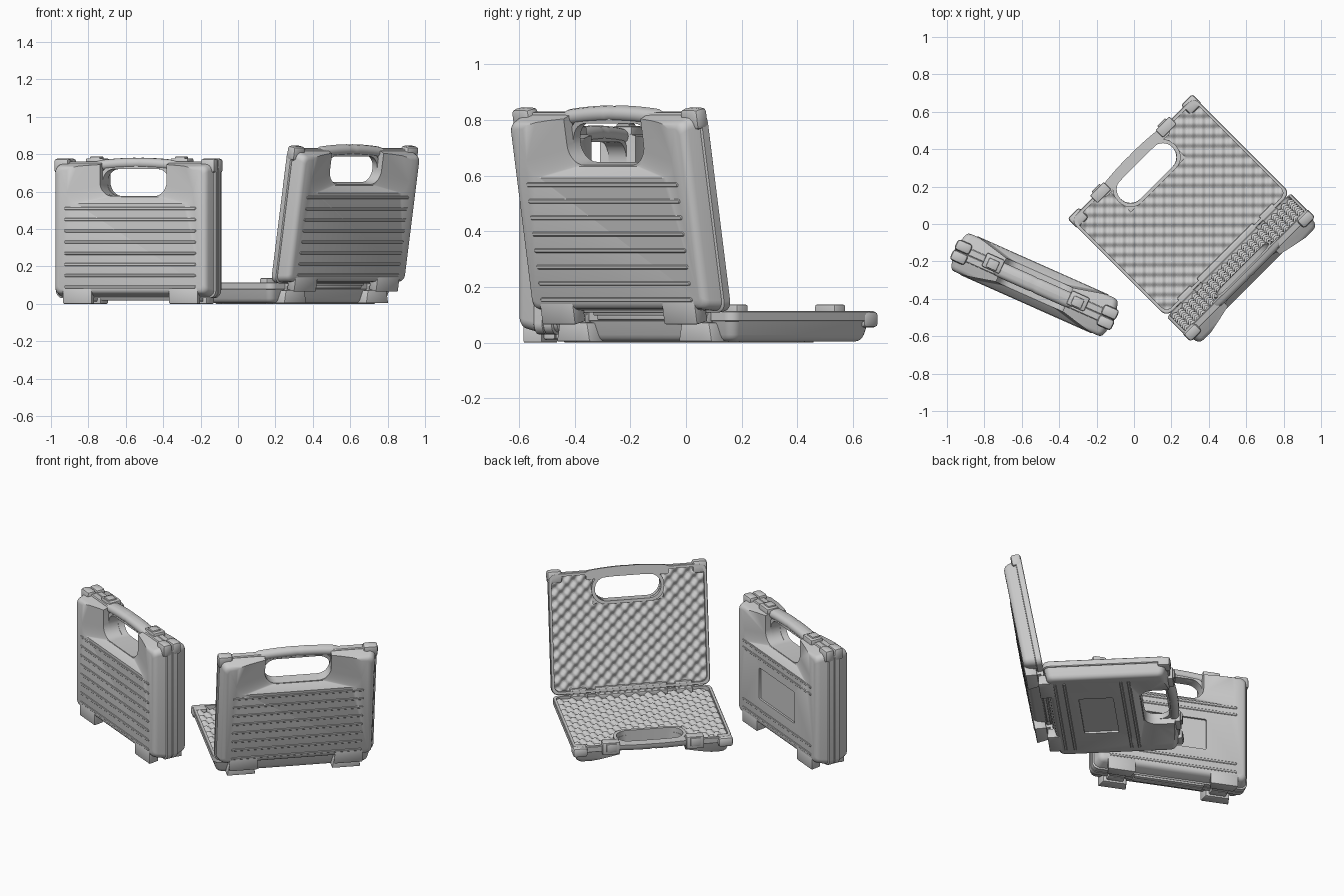
import bpy, bmesh
from math import sin, cos, pi, radians
from mathutils import Vector, Matrix

if "Cube" in bpy.data.objects:
    bpy.data.objects.remove(bpy.data.objects["Cube"])

# Case half in local axes: x = width, y = height from the hinge, z = outward from the seam
HALF_W, TOP, DEPTH = 0.468, 0.73, 0.11


def rounded(u0, u1, v0, v1, r, n=6):
    pts = []
    for cx, cy, a0 in ((u1-r, v1-r, 0), (u0+r, v1-r, 90), (u0+r, v0+r, 180), (u1-r, v0+r, 270)):
        for i in range(n + 1):
            a = radians(a0 + 90 * i / n)
            pts.append((cx + r * cos(a), cy + r * sin(a)))
    return pts


def ring(outline, w):
    return [(u, v, w) for u, v in outline]


def finish(bm, name, angle=32):
    bmesh.ops.recalc_face_normals(bm, faces=bm.faces)
    me = bpy.data.meshes.new(name)
    bm.to_mesh(me)
    bm.free()
    smooth(me, angle)
    return me


def smooth(me, angle=32):
    me.polygons.foreach_set("use_smooth", [True] * len(me.polygons))
    me.set_sharp_from_angle(angle=radians(angle))


def loft(name, rings, closed=False):
    bm = bmesh.new()
    vs = [[bm.verts.new(p) for p in r] for r in rings]
    n = len(vs[0])
    pairs = list(zip(vs, vs[1:])) + ([(vs[-1], vs[0])] if closed else [])
    for a, b in pairs:
        for i in range(n):
            j = (i + 1) % n
            bm.faces.new((a[i], a[j], b[j], b[i]))
    if not closed:
        bm.faces.new(vs[0])
        bm.faces.new(vs[-1])
    return finish(bm, name)


def box(name, u, v, w, bevel=0.008, taper=0.0):
    # Box whose outer side may be wider than its seam side
    bm = bmesh.new()
    bmesh.ops.create_cube(bm, size=1)
    for p in bm.verts:
        s = 1 + (taper if p.co.z > 0 else 0)
        p.co = ((u[0]+u[1])/2 + p.co.x*(u[1]-u[0])*s,
                (v[0]+v[1])/2 + p.co.y*(v[1]-v[0]), (w[0]+w[1])/2 + p.co.z*(w[1]-w[0]))
    bmesh.ops.bevel(bm, geom=bm.edges[:], offset=bevel, segments=2, affect='EDGES', profile=0.5)
    return finish(bm, name)


def cut(me, cutters):
    ob = bpy.data.objects.new("cut_work", me)
    bpy.context.collection.objects.link(ob)
    helpers = []
    for c in cutters:
        h = bpy.data.objects.new("cutter", c)
        h.hide_render = True
        bpy.context.collection.objects.link(h)
        helpers.append(h)
        m = ob.modifiers.new("cut", 'BOOLEAN')
        m.operation, m.solver, m.object = 'DIFFERENCE', 'EXACT', h
    dg = bpy.context.evaluated_depsgraph_get()
    out = bpy.data.meshes.new_from_object(ob.evaluated_get(dg))
    for h in helpers + [ob]:
        bpy.data.objects.remove(h)
    smooth(out)
    return out


def off(d):
    return rounded(-HALF_W + d, HALF_W - d, d, TOP - d, max(0.04 - d * 0.3, 0.012))


# Drafted tray with flange lip and shallow recess for the foam
def tray(name):
    prof = [(0.018, 0.03), (0.018, 0), (0.003, 0), (0, 0.003), (0, 0.034), (0.003, 0.037),
            (0.008, 0.038), (0.02, 0.085), (0.025, 0.097), (0.034, 0.106), (0.046, DEPTH)]
    return loft(name, [ring(off(d), w) for d, w in prof])


# Cutters: through slot under the handle, sloping dish around it, label panel
def slot():
    o = rounded(-0.195, 0.195, 0.545, 0.95, 0.075, 8)
    return loft("slot", [ring(o, -0.1), ring(o, 0.2)])


def dish():
    return loft("dish", [ring(rounded(-0.2, 0.2, 0.54, 1.0, 0.06), 0.07),
                         ring(rounded(-0.455, 0.455, 0.488, 1.0, 0.06), 0.13)])


def panel():
    return loft("panel", [ring(rounded(-0.2, 0.2, 0.19, 0.39, 0.008, 2), w) for w in (0.098, 0.15)])


def rib(name, v, half=0.385):
    lo, hi = (rounded(-half+d, half-d, v-0.008+d, v+0.008-d, 0.0079-d, 4) for d in (0, 0.003))
    return loft(name, [ring(lo, 0.1), ring(lo, 0.111), ring(hi, 0.1135)])


# Arched grip bar, half round on the outside, with thicker collars
def grip():
    rings = []
    for i in range(25):
        u = -0.245 + 0.49 * i / 24
        t = abs(u) / 0.245
        c = 0.706 + 0.016 * (1 - t * t)
        k = 1.0 if 0.04 < t < 0.93 else 0.93
        if t > 0.97:
            k = 0.75
        rings.append([(u, c + 0.029*k*cos(pi*j/10), 0.042*k*sin(pi*j/10)**0.7 if 0 < j < 10 else 0)
                      for j in range(11)])
    return loft("grip", rings)


# Lip around the hand hole on the seam side
def hole_lip():
    a = rounded(-0.214, 0.214, 0.526, 0.71, 0.085, 8)
    b = rounded(-0.195, 0.195, 0.545, 0.691, 0.07, 8)
    return loft("hole_lip", [ring(a, 0.035), ring(a, 0.0), ring(b, 0.0), ring(b, 0.035)], closed=True)


# Egg-crate foam
def foam_sheet():
    bm = bmesh.new()
    p, sub = 0.0375, 4
    nu, nv = 96, 73
    u0, v0 = -0.45, 0.018
    du, dv = 0.9 / nu, (TOP - 0.036) / nv
    grid = [[bm.verts.new((u0+i*du, v0+j*dv,
                           0.018 - 0.014*sin(pi*(i*du)/p)*sin(pi*(j*dv)/p)))
             for i in range(nu + 1)] for j in range(nv + 1)]
    for j in range(nv):
        for i in range(nu):
            if abs(u0 + (i+.5)*du) < 0.21 and v0 + (j+.5)*dv > 0.53:
                continue
            bm.faces.new((grid[j][i+1], grid[j][i], grid[j+1][i], grid[j+1][i+1]))
    loose = [v for v in bm.verts if not v.link_faces]
    bmesh.ops.delete(bm, geom=loose, context='VERTS')
    me = bpy.data.meshes.new("foam")
    bm.to_mesh(me)
    bm.free()
    smooth(me, 60)
    return me


# Parts shared by both halves
common = {"handle": grip(), "handle_hole_lip": hole_lip(),
          "hinge_bar": box("hinge_bar", (-0.21, 0.21), (-0.012, 0.03), (0.001, 0.032), 0.006)}
for side, s in (("left", -1), ("right", 1)):
    def span(a, b):
        return tuple(sorted((s * a, s * b)))
    common["corner_guard_" + side] = box("guard", span(0.385, 0.472), (0.67, 0.746), (0.0005, 0.06), 0.016)
    common["hinge_foot_" + side] = box("foot", span(0.24, 0.38), (-0.03, 0.06), (0.042, DEPTH), 0.005, 0.2)
    common["hinge_knuckle_" + side] = box("knuckle", span(0.26, 0.36), (-0.018, 0.03), (0.001, 0.05), 0.006)

# Ribbed half and label half
ribbed = {"shell": cut(tray("ribbed_shell"), [dish(), slot()])}
for i in range(8):
    ribbed[f"rib_{i+1}"] = rib("rib", 0.06 + 0.06 * i)
label = {"shell": cut(tray("label_shell"), [dish(), slot(), panel()])}
for i, v in enumerate((0.065, 0.12, 0.45, 0.495)):
    label[f"rib_{i+1}"] = rib("label_rib", v)
for side, s in (("left", -1), ("right", 1)):
    c = 0.248 * s
    label["latch_" + side] = box("latch", (c-0.052, c+0.052), (0.69, 0.748), (-0.024, 0.055), 0.008)
    label["latch_tab_" + side] = box("latch_tab", (c-0.03, c+0.03), (0.72, 0.757), (-0.018, 0.035), 0.006)
foam = {"foam": foam_sheet()}


def place(prefix, parts, origin, V, W):
    V, W = Vector(V), Vector(W)
    U = V.cross(W)
    m = Matrix((U, V, W)).transposed().to_4x4()
    m.translation = origin
    for name, me in parts.items():
        ob = bpy.data.objects.new(prefix + "_" + name, me)
        ob.matrix_world = m
        bpy.context.collection.objects.link(ob)


# Closed case, standing
a = radians(-24)
out = Vector((sin(a), -cos(a), 0))
spot = (-0.532, -0.325, 0.03)
place("closed_front", {**common, **ribbed}, spot, (0, 0, 1), out)
place("closed_back", {**common, **label}, spot, (0, 0, 1), -out)

# Open case: base flat on the ground, lid leaning back
q = 0.5 ** 0.5
n, z = Vector((q, -q, 0)), Vector((0, 0, 1))
hinge = Vector((q, q, 0)) * 0.24 + n * 0.474 + z * 0.1135
t = radians(10)
place("open_base", {**common, **label, **foam}, hinge, -n, -z)
place("open_lid", {**common, **ribbed, **foam}, hinge, z*cos(t) + n*sin(t), n*cos(t) - z*sin(t))
